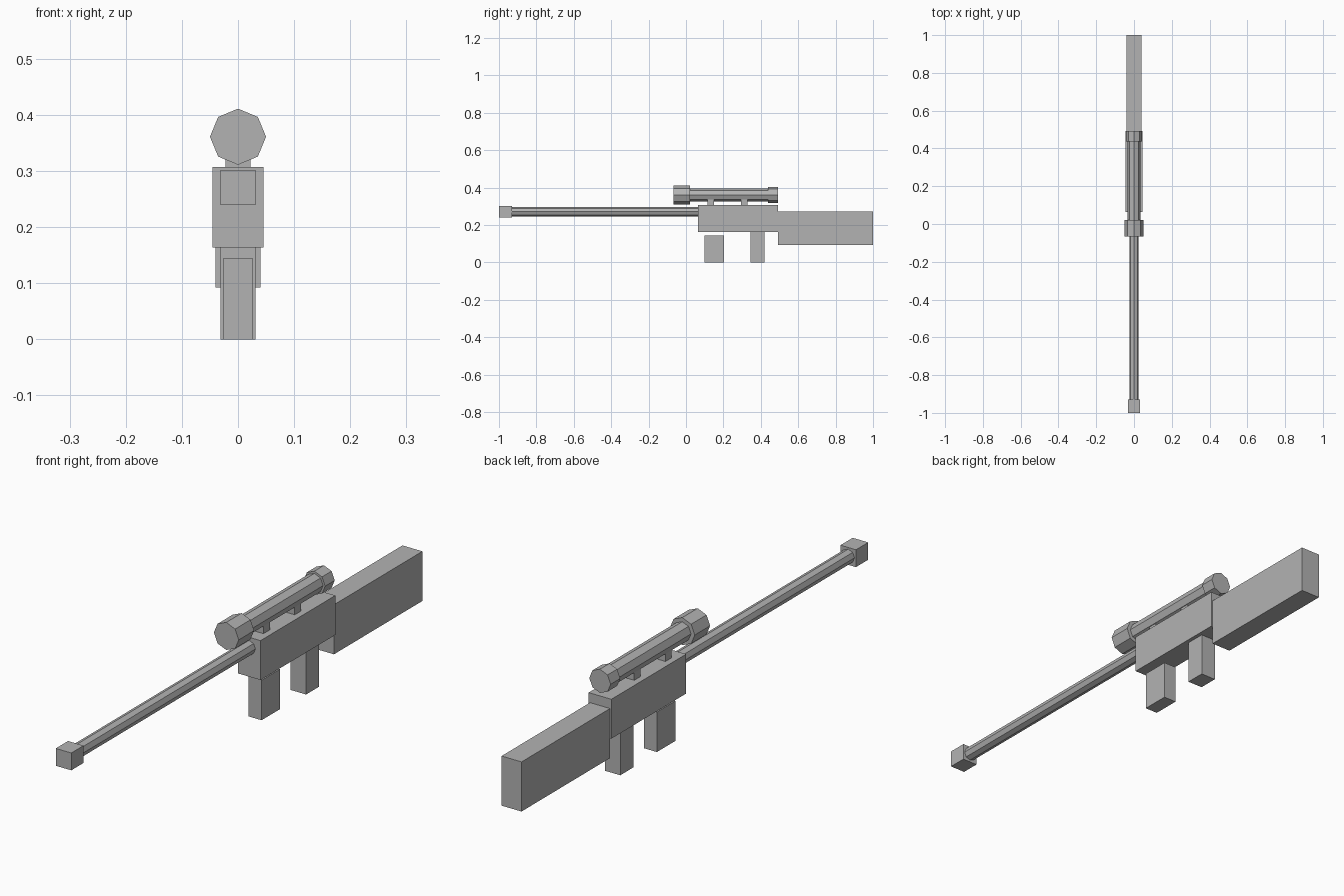
import bpy
import math

if "Cube" in bpy.data.objects:
    bpy.data.objects.remove(bpy.data.objects["Cube"])

grey = bpy.data.materials.new("plain grey")
grey.diffuse_color = (0.45, 0.45, 0.45, 1)
grey.use_nodes = True
grey.node_tree.nodes["Principled BSDF"].inputs["Base Color"].default_value = grey.diffuse_color


def finish(name):
    obj = bpy.context.object
    obj.name = name
    obj.data.materials.append(grey)
    return obj


def box(name, half_width, y0, y1, z0, z1):
    """Box centred on x = 0, given by its y and z extents."""
    bpy.ops.mesh.primitive_cube_add(size=1, location=(0, (y0 + y1) / 2, (z0 + z1) / 2))
    obj = finish(name)
    obj.scale = (2 * half_width, y1 - y0, z1 - z0)
    bpy.ops.object.transform_apply(location=False, rotation=False, scale=True)


def tube(name, radius, y0, y1, z):
    """Eight-sided cylinder along y, with a corner pointing up."""
    bpy.ops.mesh.primitive_cylinder_add(vertices=8, radius=radius, depth=y1 - y0,
                                        location=(0, (y0 + y1) / 2, z),
                                        rotation=(math.pi / 2, 0, 0))
    finish(name)


# Body and stock
box("receiver", 0.0455, 0.064, 0.493, 0.164, 0.307)
box("stock", 0.04, 0.493, 1.0, 0.092, 0.272)

# Magazine (hangs just below the receiver) and grip
box("magazine", 0.026, 0.098, 0.204, 0.0, 0.145)
box("grip", 0.031, 0.346, 0.421, 0.0, 0.164)

# Barrel with square muzzle
tube("barrel", 0.025, -0.93, 0.064, 0.271)
box("muzzle", 0.031, -1.0, -0.93, 0.239, 0.302)

# Scope on two mounts
SCOPE_Z = 0.361
tube("scope_tube", 0.035, 0.021, 0.438, SCOPE_Z)
tube("scope_front_bell", 0.05, -0.067, 0.021, SCOPE_Z)
tube("scope_rear_bell", 0.043, 0.438, 0.493, SCOPE_Z)
for name, y in (("front_mount", 0.132), ("rear_mount", 0.311)):
    box(name, 0.0225, y - 0.018, y + 0.018, 0.307, 0.345)
